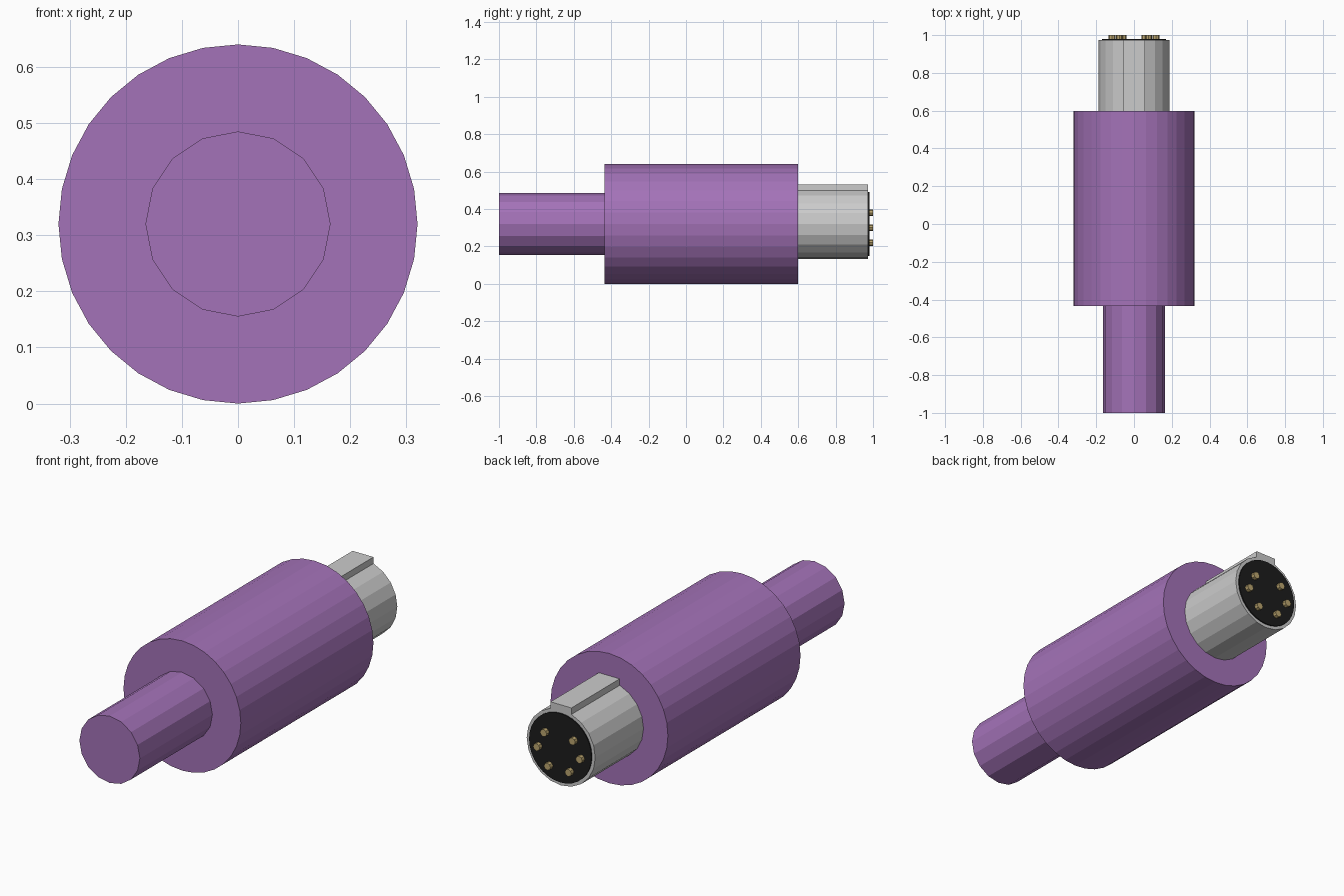
import bpy
from math import pi

if "Cube" in bpy.data.objects:
    bpy.data.objects.remove(bpy.data.objects["Cube"])

CZ = 0.32  # height of the shared axis


def material(name, rgb):
    m = bpy.data.materials.new(name)
    m.diffuse_color = (*rgb, 1)
    m.use_nodes = True
    m.node_tree.nodes["Principled BSDF"].inputs["Base Color"].default_value = m.diffuse_color
    return m


def rod(name, r, y0, y1, sides, mat=None, x=0, z=CZ):
    """Faceted cylinder along y, with a vertex at the top."""
    bpy.ops.mesh.primitive_cylinder_add(
        vertices=sides, radius=r, depth=y1 - y0,
        location=(x, (y0 + y1) / 2, z), rotation=(pi / 2, 0, 0))
    ob = bpy.context.object
    ob.name = name
    if mat:
        ob.data.materials.append(mat)
    return ob


purple = material("purple_plastic", (0.37, 0.17, 0.48))
black = material("black_plastic", (0.012, 0.012, 0.012))
brass = material("brass", (0.5, 0.38, 0.16))

# Grip and cable
rod("cable", 0.165, -1.0, -0.43, 16, purple)
rod("grip", 0.32, -0.435, 0.598, 32, purple)

# Metal plug shell with its raised key on top
rod("plug_shell", 0.187, 0.598, 0.974, 20)
bpy.ops.mesh.primitive_cube_add(size=1, location=(0, 0.786, 0.505))
key = bpy.context.object
key.name = "plug_key"
key.scale = (0.114, 0.376, 0.05)

# Insulating face
rod("plug_face", 0.17, 0.96, 0.98, 32, black)

# Three mirrored pairs of pins
for i, (x, z) in enumerate([(0.078, 0.38), (0.116, 0.30), (0.057, 0.22)]):
    for side, s in (("left", -1), ("right", 1)):
        rod(f"pin_{side}_{i + 1}", 0.018, 0.97, 1.0, 8, brass, s * x, z)
